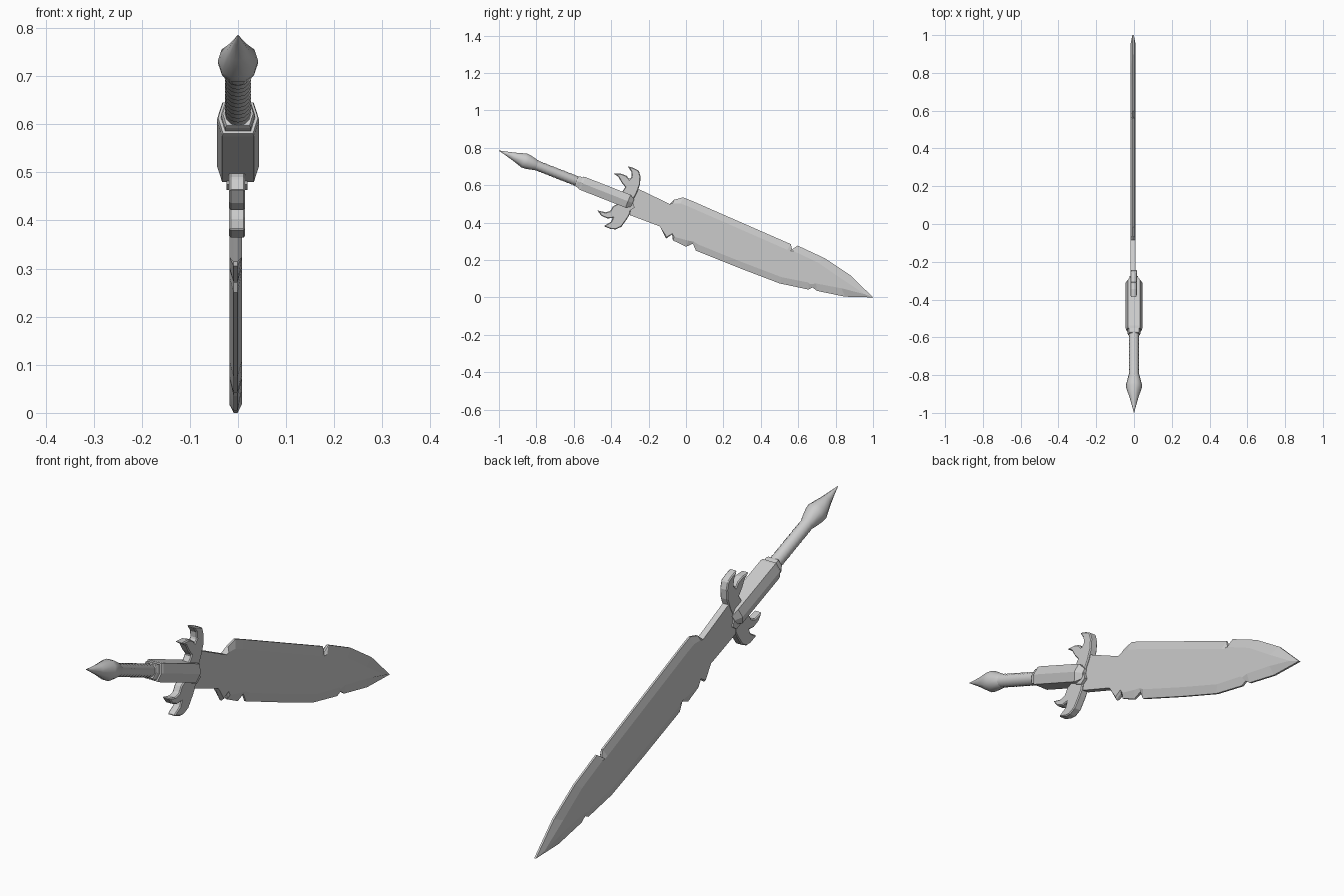
import bpy, bmesh, math
from mathutils import Matrix, Vector

if "Cube" in bpy.data.objects:
    bpy.data.objects.remove(bpy.data.objects["Cube"])

# The weapon axis runs from the pommel tip (y=-1, z=0.785) down to the blade tip (y=1, z=0)
TILT = math.atan2(0.785, 2.0)
C, S = math.cos(TILT), math.sin(TILT)
AXIS = Matrix.Translation((0, 0, 0.3925)) @ Matrix.Rotation(-TILT, 4, 'X')


def loft(name, rings, smooth=False):
    """Skin a list of equal-length closed loops and cap both ends."""
    bm = bmesh.new()
    loops = [[bm.verts.new(p) for p in ring] for ring in rings]
    n = len(loops[0])
    for a, b in zip(loops, loops[1:]):
        for i in range(n):
            j = (i + 1) % n
            bm.faces.new((a[i], a[j], b[j], b[i]))
    bm.faces.new(loops[0][::-1])
    bm.faces.new(loops[-1])
    bmesh.ops.remove_doubles(bm, verts=bm.verts, dist=1e-5)
    bmesh.ops.recalc_face_normals(bm, faces=bm.faces)
    mesh = bpy.data.meshes.new(name)
    bm.to_mesh(mesh)
    bm.free()
    obj = bpy.data.objects.new(name, mesh)
    bpy.context.collection.objects.link(obj)
    if smooth:
        bpy.ops.object.select_all(action='DESELECT')
        obj.select_set(True)
        bpy.context.view_layer.objects.active = obj
        bpy.ops.object.shade_smooth_by_angle(angle=math.radians(40))
    return obj


def along_axis(name, stations, section, smooth=False):
    """Loft a cross-section along the tilted axis; stations are (world y, scale)."""
    return loft(name, [[AXIS @ Vector((x * s, y / C, v * s)) for x, v in section]
                       for y, s in stations], smooth)


def circle(n):
    return [(math.cos(2 * math.pi * i / n), math.sin(2 * math.pi * i / n)) for i in range(n)]


# Blade outline as (y, z, edge bevel width), upper edge then lower edge
E, N = 0.035, 0.012
blade_pts = [
    (-0.30, 0.59, 0), (-0.25, 0.578, 0), (-0.086, 0.499, 0), (-0.064, 0.522, 0.02),
    (-0.016, 0.535, E), (0.03, 0.517, E), (0.32, 0.39, E), (0.56, 0.285, E),
    (0.567, 0.257, N), (0.597, 0.277, E), (0.743, 0.209, E), (0.88, 0.118, E),
    (1.0, 0.0, E),
    (0.85, 0.004, E), (0.70, 0.035, E), (0.676, 0.053, N), (0.655, 0.042, E),
    (0.50, 0.075, E), (0.29, 0.155, E), (0.053, 0.25, E), (0.037, 0.287, N),
    (0.0, 0.271, E), (-0.07, 0.305, 0.02), (-0.075, 0.337, 0.005), (-0.107, 0.314, 0.01),
    (-0.14, 0.38, 0), (-0.30, 0.44, 0)]


def inner(y, z, b):
    """Move an outline point toward the axis by the bevel width."""
    v = y * S + (z - 0.3925) * C
    d = -math.copysign(min(b, abs(v)), v)
    return y + d * S - 0.09 * max(0, y - 0.5), z + d * C + 0.035 * max(0, y - 0.5)


flat = [inner(*p) for p in blade_pts]
edge = [p[:2] for p in blade_pts]
layers = [(-0.018, flat), (-0.009, edge), (-0.001, edge), (0.008, flat)]
loft("blade", [[(x, y, z) for y, z in o] for x, o in layers])

# Guard with two curled horns on each side
guard_pts = [
    (-0.262, 0.56), (-0.246, 0.604), (-0.243, 0.645), (-0.252, 0.677), (-0.28, 0.692),
    (-0.312, 0.702), (-0.292, 0.672), (-0.29, 0.645), (-0.303, 0.632), (-0.318, 0.65),
    (-0.345, 0.661), (-0.39, 0.664), (-0.362, 0.645), (-0.345, 0.615), (-0.325, 0.59),
    (-0.345, 0.56), (-0.365, 0.50),
    (-0.39, 0.488), (-0.405, 0.462), (-0.43, 0.455), (-0.475, 0.466), (-0.452, 0.436),
    (-0.42, 0.422), (-0.392, 0.425), (-0.40, 0.405), (-0.44, 0.381), (-0.40, 0.365),
    (-0.375, 0.364), (-0.345, 0.378), (-0.315, 0.42), (-0.30, 0.445), (-0.29, 0.508)]
guard = loft("guard", [[(x, y, z) for y, z in guard_pts] for x in (-0.019, 0.015)])
bev = guard.modifiers.new("edge_bevel", 'BEVEL')
bev.width, bev.segments = 0.004, 1

# Faceted block behind the guard, with a shallow pointed end
hexagon = [(-0.033, -0.037), (0.033, -0.037), (0.044, 0.0),
           (0.033, 0.037), (-0.033, 0.037), (-0.044, 0.0)]
along_axis("handle_block", [(-0.562, 0.94), (-0.552, 1), (-0.31, 1), (-0.285, 0.55)], hexagon)

# Collar between block and grip
along_axis("collar", [(-0.585, 0.72), (-0.578, 0.8), (-0.55, 0.8)], hexagon)

# Wrapped grip with shallow ridges
wraps = 14
grip = []
for i in range(wraps):
    y = -0.83 + 0.27 * i / wraps
    grip += [(y, 0.0255), (y + 0.27 / wraps * 0.8, 0.0275)]
along_axis("grip", grip + [(-0.56, 0.0255)], circle(12), True)

# Pointed pommel
along_axis("pommel", [(-1.0, 0.0008), (-0.965, 0.010), (-0.92, 0.023), (-0.865, 0.042),
                      (-0.845, 0.041), (-0.80, 0.029), (-0.795, 0.026)], circle(10), True)

# Small stud on each face of the guard
for side in (-1, 1):
    stud = [(-0.335, 0.50), (-0.315, 0.525), (-0.285, 0.512), (-0.275, 0.48), (-0.30, 0.463), (-0.328, 0.475)]
    loft("guard_stud", [[(-0.002 + side * x, y, z) for y, z in stud] for x in (0.0, 0.022)])
